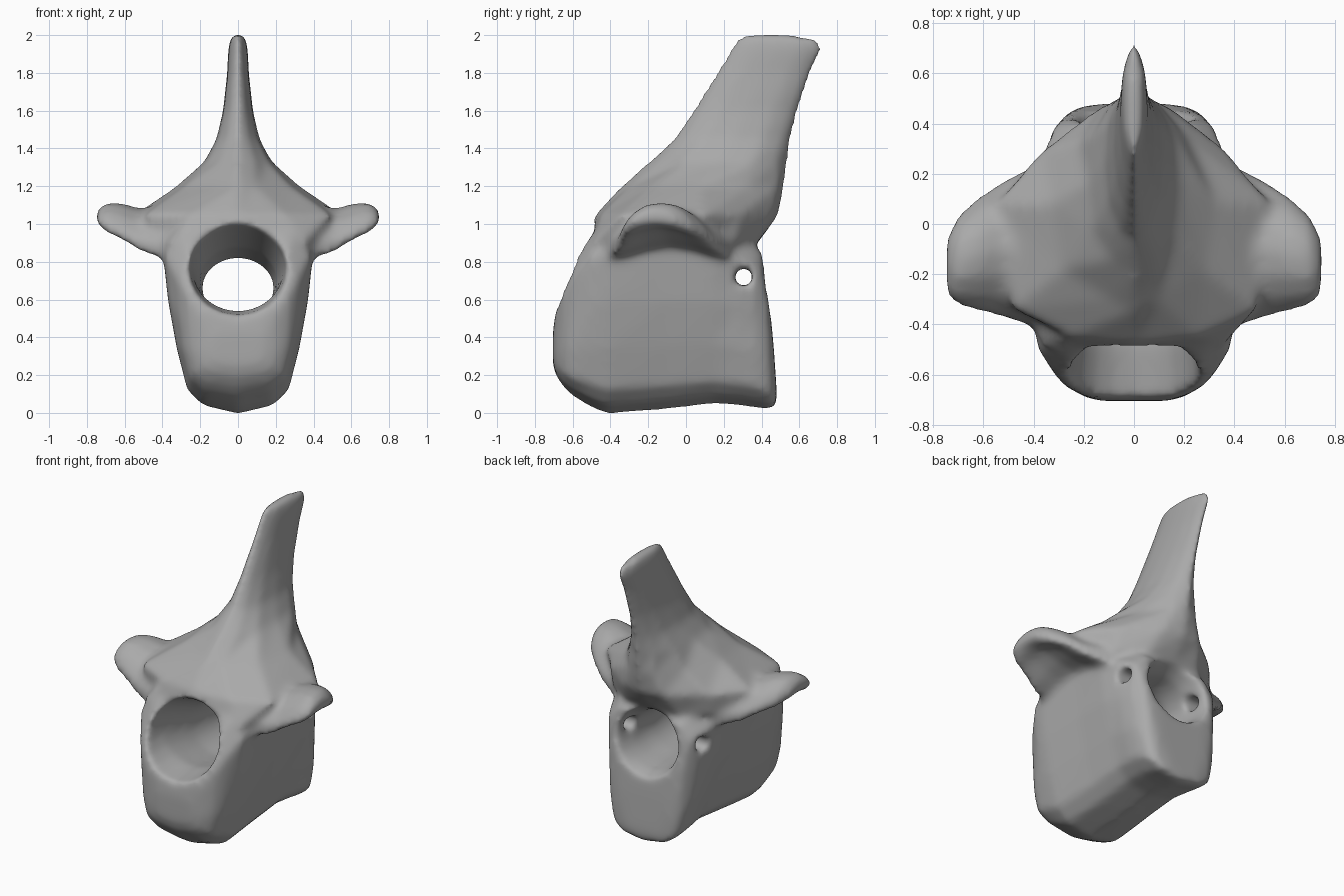
import bpy, bmesh, math
from mathutils import Matrix

cube = bpy.data.objects.get("Cube")
if cube:
    bpy.data.objects.remove(cube)


def loft(bm, rings):
    """Skin a row of closed rings and cap both ends."""
    rows = [[bm.verts.new(p) for p in ring] for ring in rings]
    n = len(rows[0])
    faces = [bm.faces.new((a[i], a[(i + 1) % n], b[(i + 1) % n], b[i]))
             for a, b in zip(rows, rows[1:]) for i in range(n)]
    faces += [bm.faces.new(rows[0]), bm.faces.new(rows[-1])]
    bmesh.ops.recalc_face_normals(bm, faces=faces)


def mirrored(half):
    """Close half an outline, which starts and ends on the middle line."""
    return half + [(-x, v) for x, v in half[-2:0:-1]]


def to_object(bm, name):
    mesh = bpy.data.meshes.new(name)
    bm.to_mesh(mesh)
    bm.free()
    obj = bpy.data.objects.new(name, mesh)
    bpy.context.collection.objects.link(obj)
    return obj


bm = bmesh.new()

# Rounded body: position, bottom, top, lower half width, upper half width
body = [
    (-.705, .26, .42, .13, .13), (-.69, .20, .55, .20, .19), (-.65, .14, .69, .26, .27),
    (-.60, .09, .80, .285, .32), (-.50, .03, .94, .295, .385), (-.42, -.005, .98, .30, .40),
    (-.10, .02, .98, .28, .395), (.15, .05, .95, .28, .395), (.28, .04, .92, .295, .365),
    (.36, .03, .88, .295, .335), (.405, .02, .85, .285, .30), (.44, .02, .62, .26, .27),
    (.465, .03, .34, .22, .22), (.48, .05, .12, .12, .12),
]
# Cross-section: height share, width share, blend from lower to upper width
section = [(0, 0, 0), (.045, .62, 0), (.13, .9, 0), (.35, 1, .25),
           (.6, 1, .7), (.88, 1, 1), (1, .75, 1), (1, 0, 1)]
rings = []
for y, low, high, wl, wt in body:
    half = [(k * (wl + (wt - wl) * m), low + s * (high - low)) for s, k, m in section]
    rings.append([(x, y, z) for x, z in mirrored(half)])
loft(bm, rings)

# Sloping roof that narrows into the tall spine
roof = [
    (0.90, [(0, -.53), (.36, -.49), (.43, -.35), (.46, .1), (.37, .26), (.2, .37), (0, .38)]),
    (1.05, [(0, -.48), (.25, -.45), (.49, -.34), (.55, .08), (.37, .29), (.15, .46), (0, .49)]),
    (1.20, [(0, -.345), (.09, -.3), (.28, -.18), (.33, .08), (.22, .33), (.09, .49), (0, .52)]),
]
spine = [(1.33, -.20, .54, .18), (1.45, -.07, .56, .115), (1.6, .03, .595, .08),
         (1.8, .155, .665, .058), (1.93, .235, .725, .052), (1.98, .265, .70, .042),
         (2.005, .31, .56, .024)]
rings = [[(x, y, z) for x, y in mirrored(half)] for z, half in roof]
for z, f, b, w in spine:
    d = b - f
    half = [(0, f), (w * .5, f + d * .08), (w * .9, f + d * .25), (w, f + d * .5),
            (w * .9, f + d * .75), (w * .5, f + d * .92), (0, b)]
    rings.append([(x, y, z) for x, y in mirrored(half)])
loft(bm, rings)

# Side wings: distance out, centre, half length, top, thickness, droop
wing = [(.25, -.08, .36, 1.17, .32, .15), (.42, -.09, .31, 1.10, .21, .13),
        (.52, -.10, .27, 1.085, .16, .12), (.62, -.12, .225, 1.115, .14, .10),
        (.70, -.145, .18, 1.115, .13, .07), (.75, -.17, .11, 1.07, .06, .02)]
steps = [-1, -.75, -.4, 0, .4, .75, 1]
for side in (1, -1):
    rings = []
    for x, c, r, top, t, droop in wing:
        upper = [(side * x, c + u * r, top - droop * u * u - t * .3 * u ** 4) for u in steps]
        lower = [(side * x, c + u * r, top - t - droop * u * u + t * .3 * u ** 4) for u in steps]
        rings.append(upper + lower[::-1])
    loft(bm, rings)
bone = to_object(bm, "vertebra")

# Canal through the middle: position, centre height, half width, half height
canal = [(-.85, .79, .31, .28), (-.65, .775, .265, .255), (-.48, .77, .245, .23),
         (-.2, .69, .21, .19), (.1, .66, .19, .16), (.28, .67, .20, .18),
         (.38, .69, .22, .21), (.6, .72, .27, .32)]
bm = bmesh.new()
loft(bm, [[(w * math.cos(a), y, z + h * math.sin(a))
           for a in (math.tau * i / 20 for i in range(20))] for y, z, w, h in canal])
canal_cutter = to_object(bm, "canal_cutter")

# Small openings through the rear side walls
bm = bmesh.new()
bmesh.ops.create_cone(bm, cap_ends=True, segments=12, radius1=.05, radius2=.05, depth=1.4,
                      matrix=Matrix.Translation((0, .305, .72)) @ Matrix.Rotation(math.pi / 2, 4, 'Y'))
side_cutter = to_object(bm, "side_cutter")

# Fuse the shells, cut the openings and soften the surface
mod = bone.modifiers.new("fuse", 'REMESH')
mod.mode, mod.voxel_size = 'VOXEL', .018
for cutter in (canal_cutter, side_cutter):
    cutter.hide_render = True
    mod = bone.modifiers.new("cut", 'BOOLEAN')
    mod.operation, mod.solver, mod.object = 'DIFFERENCE', 'EXACT', cutter
mod = bone.modifiers.new("even", 'REMESH')
mod.mode, mod.voxel_size = 'VOXEL', .018
mod = bone.modifiers.new("soften", 'SMOOTH')
mod.factor, mod.iterations = .5, 14
bpy.context.view_layer.update()
mesh = bpy.data.meshes.new_from_object(bone.evaluated_get(bpy.context.evaluated_depsgraph_get()))
bone.modifiers.clear()
bone.data = mesh
for cutter in (canal_cutter, side_cutter):
    bpy.data.objects.remove(cutter)

# Stand it on the ground
mesh.transform(Matrix.Translation((0, 0, -min(v.co.z for v in mesh.vertices))))
for poly in mesh.polygons:
    poly.use_smooth = True

# Bone colour
grey = bpy.data.materials.new("bone grey")
grey.use_nodes = True
colour = (.4, .4, .4, 1)
grey.diffuse_color = colour
grey.node_tree.nodes["Principled BSDF"].inputs["Base Color"].default_value = colour
mesh.materials.clear()
mesh.materials.append(grey)
